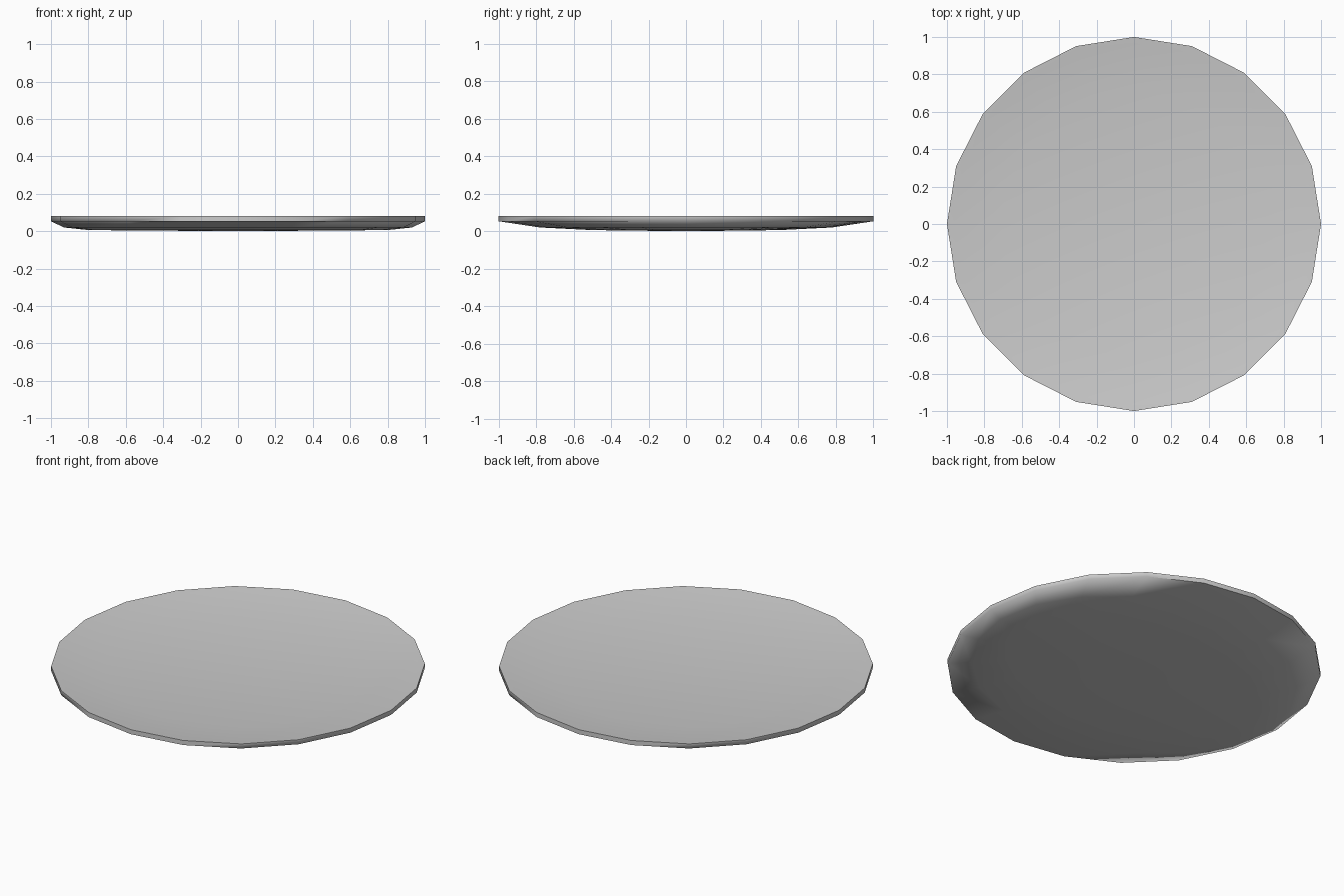
import bpy, bmesh, math

if "Cube" in bpy.data.objects:
    bpy.data.objects.remove(bpy.data.objects["Cube"])

SIDES = 20
# Rings from underside to floor of the dish: (x radius, y radius, z)
RINGS = [
    (0.80, 0.50, 0.006),   # resting base
    (0.93, 0.78, 0.02),    # base curve
    (1.00, 1.00, 0.053),   # outer wall, bottom
    (1.00, 1.00, 0.08),    # rim edge
    (0.965, 0.965, 0.076), # rim lip
    (0.71, 0.71, 0.04),    # edge of the floor
]

bm = bmesh.new()
loops = []
for rx, ry, z in RINGS:
    loops.append([bm.verts.new((rx * math.cos(2 * math.pi * i / SIDES),
                                ry * math.sin(2 * math.pi * i / SIDES), z))
                  for i in range(SIDES)])

# Skin between neighbouring rings
for a, b in zip(loops, loops[1:]):
    for i in range(SIDES):
        j = (i + 1) % SIDES
        bm.faces.new((a[i], a[j], b[j], b[i]))

# Underside bulges slightly to the ground, dish floor is flat
base = bm.verts.new((0, 0, 0))
for i in range(SIDES):
    bm.faces.new((base, loops[0][(i + 1) % SIDES], loops[0][i]))
bm.faces.new(loops[-1])
bmesh.ops.recalc_face_normals(bm, faces=bm.faces)

mesh = bpy.data.meshes.new("plate")
bm.to_mesh(mesh)
bm.free()
plate = bpy.data.objects.new("plate", mesh)
bpy.context.collection.objects.link(plate)
bpy.context.view_layer.objects.active = plate
plate.select_set(True)
bpy.ops.object.shade_smooth_by_angle(angle=math.radians(80))
